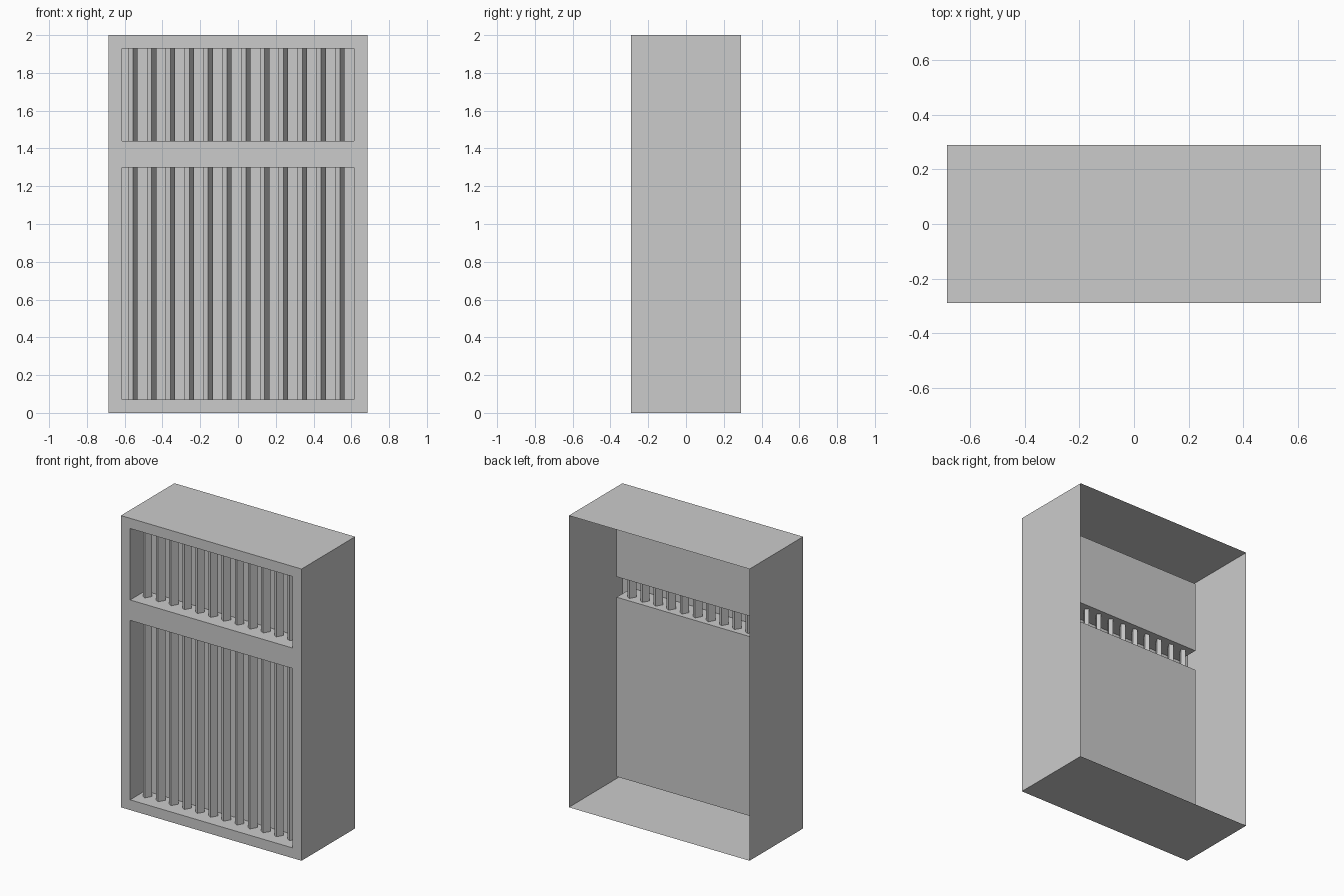
import bpy, bmesh, math
from mathutils import Matrix

old = bpy.data.objects.get("Cube")
if old:
    bpy.data.objects.remove(old)

WIDTH, DEPTH, HEIGHT = 1.37, 0.58, 2.0
RIM = 0.07             # border around the openings
RAIL = (1.30, 1.44)    # cross rail between the openings
RECESS = 0.163         # depth of the openings
FRONT = -DEPTH / 2

grey = bpy.data.materials.new("light_grey")
grey.use_nodes = True
grey.diffuse_color = (0.6, 0.6, 0.6, 1)
grey.node_tree.nodes["Principled BSDF"].inputs["Base Color"].default_value = (0.6, 0.6, 0.6, 1)


def add_object(name, bm):
    bmesh.ops.recalc_face_normals(bm, faces=bm.faces[:])
    mesh = bpy.data.meshes.new(name)
    bm.to_mesh(mesh)
    bm.free()
    mesh.materials.append(grey)
    obj = bpy.data.objects.new(name, mesh)
    bpy.context.collection.objects.link(obj)
    return obj


# Open-backed case: front grid, walls pulled back from its rim, two pockets
bm = bmesh.new()
half = WIDTH / 2
xs = [-half, -half + RIM, half - RIM, half]
zs = [0, RIM, *RAIL, HEIGHT - RIM, HEIGHT]
grid = [[bm.verts.new((x, FRONT, z)) for x in xs] for z in zs]
pockets = []
for r in range(len(zs) - 1):
    for c in range(len(xs) - 1):
        face = bm.faces.new((grid[r][c], grid[r][c + 1],
                             grid[r + 1][c + 1], grid[r + 1][c]))
        if c == 1 and r in (1, 3):
            pockets.append(face)

rim = [e for e in bm.edges if e.is_boundary]
walls = bmesh.ops.extrude_edge_only(bm, edges=rim)["geom"]
bmesh.ops.translate(bm, vec=(0, DEPTH, 0),
                    verts=[v for v in walls if isinstance(v, bmesh.types.BMVert)])
for face in bmesh.ops.extrude_discrete_faces(bm, faces=pockets)["faces"]:
    bmesh.ops.translate(bm, vec=(0, RECESS, 0), verts=face.verts[:])
add_object("case", bm)

# Twelve turned slats running through both openings
bm = bmesh.new()
BARS, PITCH, BAR_Y = 12, 0.0997, -0.185
bar_height = HEIGHT - 2 * RIM
for i in range(BARS):
    x = -0.557 + i * PITCH
    place = (Matrix.Translation((x, BAR_Y, HEIGHT / 2))
             @ Matrix.Rotation(math.radians(60), 4, "Z")
             @ Matrix.Diagonal((0.05, 0.029, bar_height, 1)))
    bmesh.ops.create_cube(bm, size=1, matrix=place)
add_object("grille_slats", bm)
